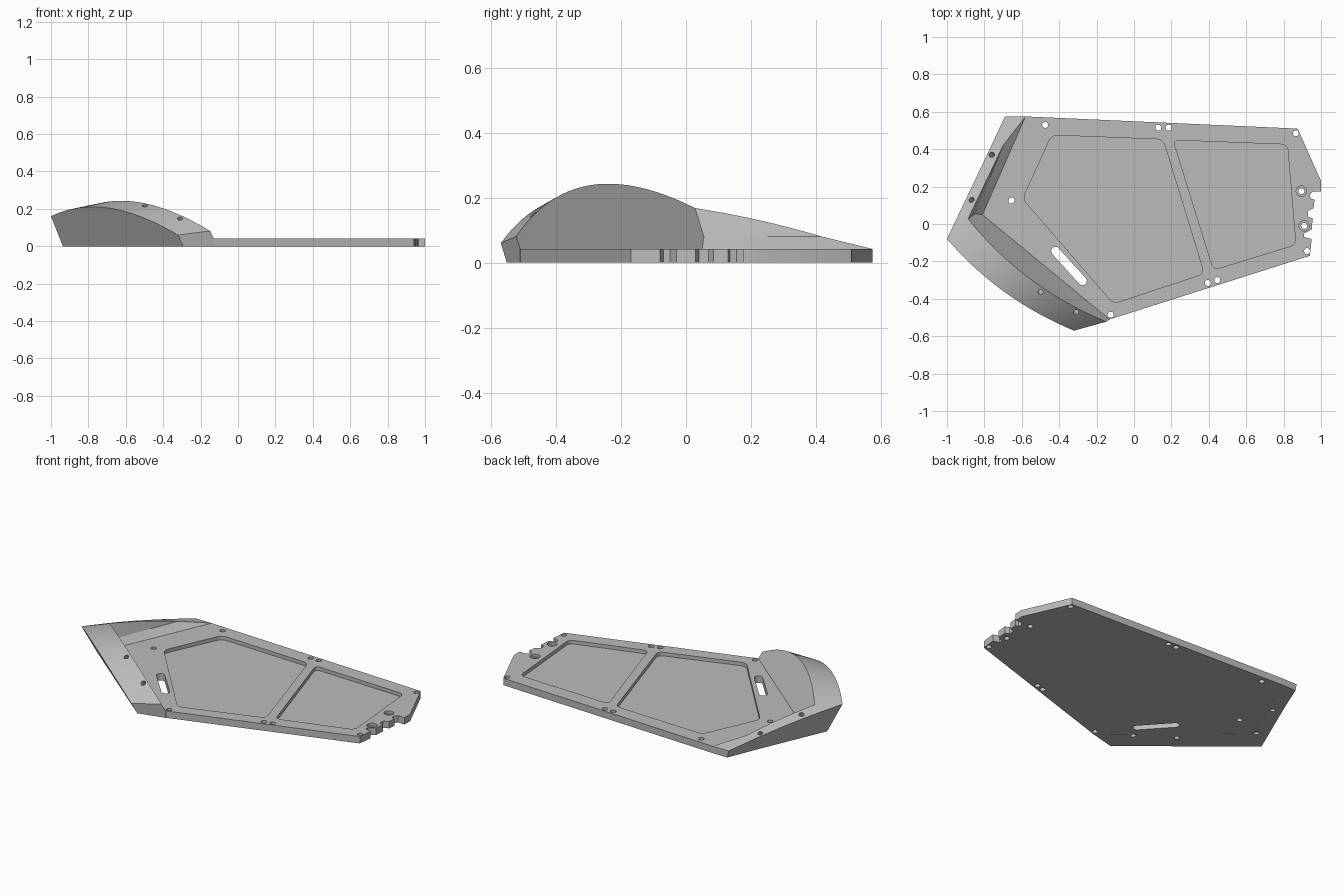
import bpy, bmesh, math
from mathutils import Vector

cube = bpy.data.objects.get("Cube")
if cube:
    bpy.data.objects.remove(cube, do_unlink=True)

grey = bpy.data.materials.new("plain_grey")
grey.use_nodes = True
grey.diffuse_color = (0.5, 0.5, 0.5, 1)
grey.node_tree.nodes["Principled BSDF"].inputs["Base Color"].default_value = grey.diffuse_color
THICK = 0.042


def make_object(name, bm):
    bmesh.ops.recalc_face_normals(bm, faces=bm.faces)
    mesh = bpy.data.meshes.new(name)
    bm.to_mesh(mesh)
    bm.free()
    mesh.materials.append(grey)
    obj = bpy.data.objects.new(name, mesh)
    bpy.context.scene.collection.objects.link(obj)
    return obj


def add_prism(bm, pts, z0, z1, rounding=0):
    part = bmesh.new()
    part.faces.new([part.verts.new((x, y, z0)) for x, y in pts])
    if rounding:
        bmesh.ops.bevel(part, geom=part.verts[:], offset=rounding, segments=5,
                        profile=0.5, affect='VERTICES')
    ext = bmesh.ops.extrude_face_region(part, geom=part.faces[:])
    top = [g for g in ext["geom"] if isinstance(g, bmesh.types.BMVert)]
    bmesh.ops.translate(part, verts=top, vec=(0, 0, z1 - z0))
    bmesh.ops.recalc_face_normals(part, faces=part.faces)
    temp = bpy.data.meshes.new("temp")
    part.to_mesh(temp)
    part.free()
    bm.from_mesh(temp)
    bpy.data.meshes.remove(temp)


def circle(x, y, r, n=20):
    return [(x + r * math.cos(math.tau * i / n), y + r * math.sin(math.tau * i / n))
            for i in range(n)]


def cut(obj, bm):
    cutter = make_object("cutter", bm)
    cutter.hide_render = True
    mod = obj.modifiers.new("cut", 'BOOLEAN')
    mod.operation, mod.solver, mod.object = 'DIFFERENCE', 'EXACT', cutter
    graph = bpy.context.evaluated_depsgraph_get()
    mesh = bpy.data.meshes.new_from_object(obj.evaluated_get(graph))
    obj.modifiers.clear()
    obj.data = mesh
    bpy.data.objects.remove(cutter, do_unlink=True)


# Flat plate with a notched end
notches = [(1, .175), (.955, .175), (.94, .155), (.945, .135), (.965, .13), (.96, .085),
           (.93, .07), (.93, .04), (.955, .03), (.95, -.03), (.91, -.05), (.91, -.07),
           (.95, -.08)]
outline = [(-.58, .575), (.875, .51), (1, .23)] + notches + [(.94, -.17), (-.13, -.51), (-.81, .05)]
bm = bmesh.new()
add_prism(bm, outline, 0, THICK)
plate = make_object("base_plate", bm)

# Two shallow pockets, and counterbores
bm = bmesh.new()
add_prism(bm, [(-.44, .475), (.155, .452), (.375, -.265), (-.11, -.425), (-.595, .135)], .02, .1, .03)
add_prism(bm, [(.21, .448), (.82, .425), (.865, -.11), (.425, -.245)], .02, .1, .03)
bores = [(.895, .175), (.91, -.01)]
for x, y in bores:
    add_prism(bm, circle(x, y, .028), .025, .1)
cut(plate, bm)

# Through holes and the slot
bm = bmesh.new()
holes = [(-.475, .53), (.13, .515), (.185, .515), (.865, .485), (-.655, .125),
         (-.125, -.485), (.395, -.315), (.445, -.30), (.925, -.145)]
for x, y in holes + bores:
    add_prism(bm, circle(x, y, .016), -.1, .1)
a, b, r = Vector((-.42, -.145)), Vector((-.275, -.305)), .023
side = (b - a).normalized().orthogonal() * r
slot = []
for centre, sign in ((a, 1), (b, -1)):
    start = math.atan2(side.y * sign, side.x * sign)
    slot += [(centre.x + r * math.cos(start + math.pi * i / 8),
              centre.y + r * math.sin(start + math.pi * i / 8)) for i in range(9)]
add_prism(bm, slot, -.1, .1)
cut(plate, bm)


# Raised rim: cross-sections along the domed front run, then the falling side run
def at(u, v, z):
    return Vector((.772 * u - .636 * v, -.636 * u - .772 * v, z))


def lerp(p, q, t):
    return p + (q - p) * t


def front_section(t):
    ridge_u, outer_u = lerp(.216, -.702, t), lerp(.115, -.721, t)
    ridge_z = .243 - .54 * (ridge_u + .33) ** 2
    outer_z = .211 - .54 * (outer_u + .414) ** 2
    base_u = lerp(.224, -.657, t)
    return [at(base_u, .477, 0), at(base_u, .477, THICK),
            at(lerp(.218, -.69, t), .497, .08),
            at(ridge_u, .477 + .52 * (ridge_z - THICK), ridge_z),
            at(outer_u, .612 + .53 * outer_z, outer_z),
            at(lerp(.125, -.709, t), .612, 0)]


STEPS, SIDE = 24, 8
sections = [front_section(i / STEPS) for i in range(STEPS + 1)]
corner = sections[-1]
knee = [Vector(p) for p in ((-.648, .42, 0), (-.648, .42, THICK), (-.70, .42, .08),
                            (-.70, .42, .08), (-.767, .41, .08), (-.749, .41, 0))]
tip = [Vector(p) for p in ((-.58, .575, 0), (-.58, .575, THICK), (-.58, .575, THICK),
                           (-.58, .575, THICK), (-.69, .575, THICK), (-.682, .575, 0))]
for i in range(1, SIDE + 1):
    section = [lerp(p, q, i / SIDE) for p, q in zip(corner, knee)]
    for k in (3, 4):
        section[k].z += .007 * math.sin(math.pi * i / SIDE)
    sections.append(section)
sections.append(tip)

bm = bmesh.new()
rings = [[bm.verts.new(p) for p in s] for s in sections]
for s, t in zip(rings, rings[1:]):
    for k in range(6):
        n = (k + 1) % 6
        bm.faces.new((s[k], s[n], t[n], t[k]))
bm.faces.new(rings[0])
bm.faces.new(rings[-1])
bmesh.ops.remove_doubles(bm, verts=bm.verts, dist=.0005)
rim = make_object("raised_rim", bm)

# Slanted screw holes through the rim
bm = bmesh.new()
screws = [((-.31, -.46, .13), (-.317, -.382, 0)), ((-.5, -.355, .2), (-.516, -.245, 0)),
          ((-.87, .13, .145), (-.818, .074, 0)), ((-.76, .37, .09), (-.724, .325, 0))]
for top, bottom in screws:
    top, bottom = Vector(top), Vector(bottom)
    axis = top - bottom
    matrix = axis.to_track_quat('Z', 'Y').to_matrix().to_4x4()
    matrix.translation = (top + bottom) / 2
    bmesh.ops.create_cone(bm, cap_ends=True, segments=20, radius1=.014, radius2=.014,
                          depth=axis.length + .08, matrix=matrix)
cut(rim, bm)

# Smooth curved faces, keep edges sharp
for obj in (plate, rim):
    bpy.ops.object.select_all(action='DESELECT')
    obj.select_set(True)
    bpy.context.view_layer.objects.active = obj
    bpy.ops.object.shade_smooth_by_angle(angle=math.radians(25))
